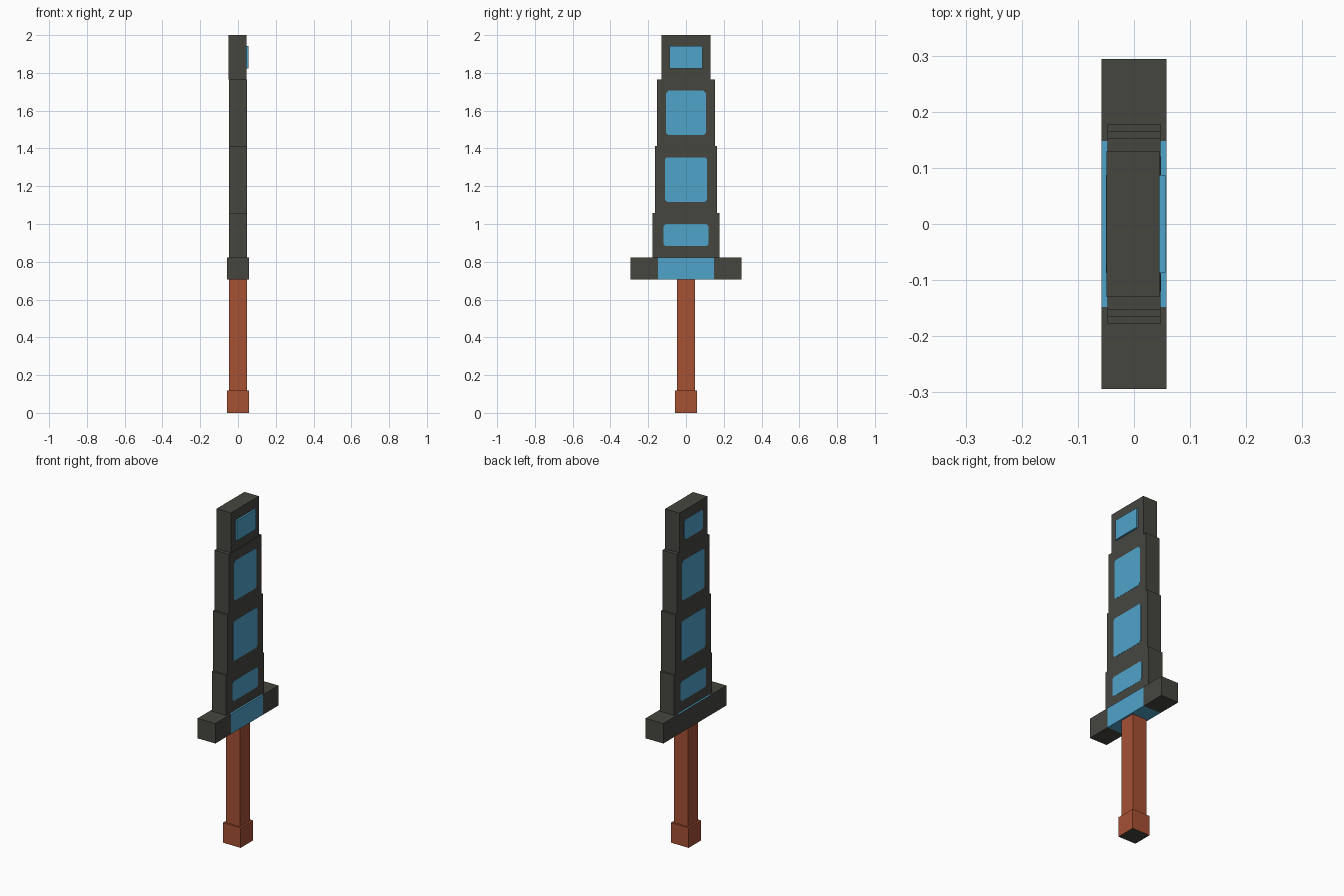
import bpy
import bmesh

if "Cube" in bpy.data.objects:
    bpy.data.objects.remove(bpy.data.objects["Cube"])

U = 2 / 17  # height of one module


def material(name, rgb):
    m = bpy.data.materials.new(name)
    m.diffuse_color = (*rgb, 1)
    m.use_nodes = True
    m.node_tree.nodes["Principled BSDF"].inputs["Base Color"].default_value = m.diffuse_color
    return m


GREY = material("dark_grey", (0.061, 0.061, 0.051))
BLUE = material("sky_blue", (0.078, 0.366, 0.584))
BROWN = material("leather_brown", (0.381, 0.082, 0.034))


def finish(name, bm, mats):
    bmesh.ops.recalc_face_normals(bm, faces=bm.faces)
    me = bpy.data.meshes.new(name)
    bm.to_mesh(me)
    bm.free()
    for m in mats:
        me.materials.append(m)
    ob = bpy.data.objects.new(name, me)
    bpy.context.collection.objects.link(ob)
    return ob


def box_mesh(x0, x1, half_y, z0, z1):
    bm = bmesh.new()
    bmesh.ops.create_cube(bm, size=1)
    for v in bm.verts:
        v.co.x = x1 if v.co.x > 0 else x0
        v.co.y = half_y if v.co.y > 0 else -half_y
        v.co.z = z1 if v.co.z > 0 else z0
    return bm


def window(name, x0, x1, half_y, z0, z1, cut=0.012):
    # thin plate with clipped corners
    h = half_y
    outline = [(-h + cut, z0), (h - cut, z0), (h, z0 + cut), (h, z1 - cut),
               (h - cut, z1), (-h + cut, z1), (-h, z1 - cut), (-h, z0 + cut)]
    bm = bmesh.new()
    face = bm.faces.new([bm.verts.new((x0, y, z)) for y, z in outline])
    ext = bmesh.ops.extrude_face_region(bm, geom=[face])
    for v in ext["geom"]:
        if isinstance(v, bmesh.types.BMVert):
            v.co.x = x1
    finish(name, bm, [BLUE])


# Grip
finish("grip", box_mesh(-0.047, 0.047, 0.047, U, 6 * U), [BROWN])

# Pommel with a grey underside
bm = box_mesh(-0.058, 0.058, 0.058, 0, U)
bm.normal_update()
for f in bm.faces:
    f.material_index = 1 if f.normal.z < -0.5 else 0
finish("pommel", bm, [BROWN, GREY])

# Crossguard: blue middle band on every side but the left one
bm = box_mesh(-0.058, 0.058, 0.294, 6 * U, 7 * U)
for y in (-0.148, 0.148):
    bmesh.ops.bisect_plane(bm, geom=bm.verts[:] + bm.edges[:] + bm.faces[:],
                           plane_co=(0, y, 0), plane_no=(0, 1, 0))
bm.normal_update()
for f in bm.faces:
    middle = abs(f.calc_center_median().y) < 0.1
    f.material_index = 1 if middle and f.normal.x > -0.5 else 0
finish("crossguard", bm, [GREY, BLUE])

# Blade sections: start, end, half width, window half width, x shift
sections = [(7, 9, 0.177, 0.120, 0), (9, 12, 0.165, 0.112, 0),
            (12, 15, 0.153, 0.105, 0), (15, 17, 0.130, 0.087, -0.002)]
for i, (a, b, half, win, dx) in enumerate(sections, 1):
    x0, x1 = dx - 0.047, dx + 0.047
    finish(f"blade_section_{i}", box_mesh(x0, x1, half, a * U, b * U), [GREY])
    z0, z1 = (a + 0.5) * U, (b - 0.5) * U
    window(f"left_window_{i}", x0 - 0.001, x0, win, z0, z1)
    if i < 4:
        window(f"right_window_{i}", x1, x1 + 0.001, win, z0, z1)
    else:
        # Raised square-cornered block near the tip
        finish("tip_block", box_mesh(x1, 0.056, win, z0, z1), [BLUE])
